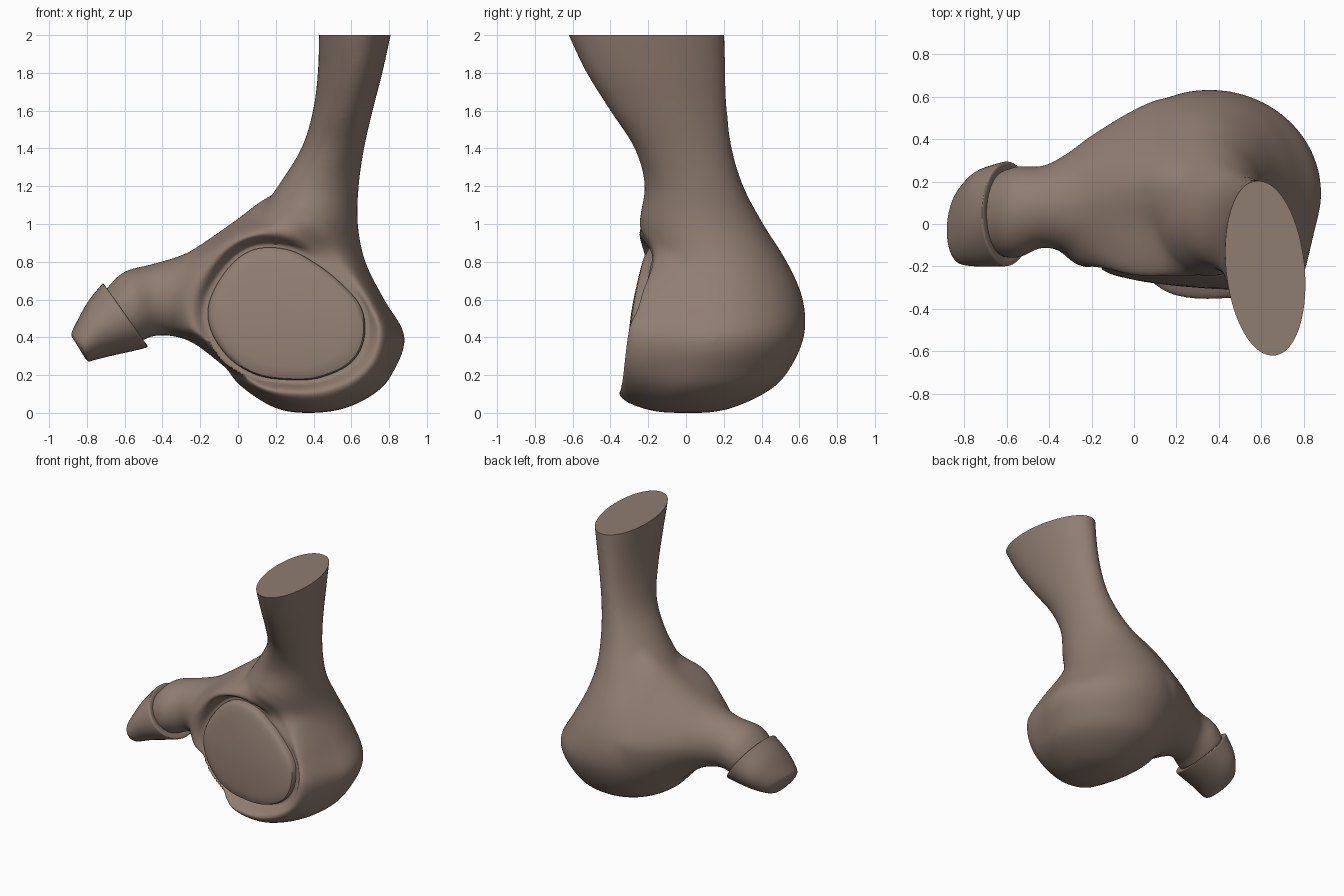
import bpy, bmesh, math

if "Cube" in bpy.data.objects:
    bpy.data.objects.remove(bpy.data.objects["Cube"])

skin = bpy.data.materials.new("warm grey brown")
skin.diffuse_color = (0.28, 0.205, 0.165, 1)
skin.use_nodes = True
skin.node_tree.nodes["Principled BSDF"].inputs["Base Color"].default_value = skin.diffuse_color


def catmull(a, b, c, d, t):
    return tuple(0.5 * (2*q + (r-p)*t + (2*p-5*q+4*r-s)*t*t + (3*q-p-3*r+s)*t**3)
                 for p, q, r, s in zip(a, b, c, d))


def smooth(a, b, t):
    t = min(1, max(0, (t - a) / (b - a)))
    return t * t * (3 - 2 * t)


def loft(bm, keys, sub=6, n=56):
    """Closed tube; key = (x1, z1, x2, z2, y_low, y_high, back_taper, x_shear)."""
    keys = [tuple(k) + (0,) * (8 - len(k)) for k in keys]
    secs = []
    for i in range(len(keys) - 1):
        q = [keys[max(0, min(len(keys) - 1, i + k))] for k in (-1, 0, 1, 2)]
        secs += [catmull(*q, j / sub) for j in range(sub)]
    secs.append(keys[-1])
    rings = []
    for x1, z1, x2, z2, y1, y2, taper, shear in secs:
        ring = []
        for k in range(n):
            a = 2 * math.pi * k / n
            c, s = math.cos(a), math.sin(a)
            f = 1 - taper * max(0, c) if s > 0 else 1
            ring.append(bm.verts.new(((x1+x2)/2 + (x1-x2)/2*c + shear*s,
                                      (y1+y2)/2 + (y2-y1)/2*s*f,
                                      (z1+z2)/2 + (z1-z2)/2*c)))
        rings.append(ring)
    for a, b in zip(rings, rings[1:]):
        for k in range(n):
            bm.faces.new((a[k], a[(k+1) % n], b[(k+1) % n], b[k]))
    bm.faces.new(rings[0])
    bm.faces.new(rings[-1])


def make(name, bm, angle=40):
    bmesh.ops.recalc_face_normals(bm, faces=bm.faces)
    me = bpy.data.meshes.new(name)
    bm.to_mesh(me)
    bm.free()
    ob = bpy.data.objects.new(name, me)
    bpy.context.collection.objects.link(ob)
    me.materials.append(skin)
    bpy.ops.object.select_all(action='DESELECT')
    ob.select_set(True)
    bpy.context.view_layer.objects.active = ob
    bpy.ops.object.shade_smooth_by_angle(angle=math.radians(angle))
    return ob


# outline of the oval panel and depth of the rim around it, every 30 degrees
CX, CZ = 0.26, 0.52
RADIUS = [.405, .33, .31, .345, .39, .40, .42, .39, .36, .345, .38, .43]
RIM = [-.29, -.20, -.175, -.25, -.25, -.21, -.20, -.24, -.30, -.355, -.35, -.33]


def around(table, ang):
    f = (ang / math.radians(30)) % 12
    i = int(f)
    return catmull(*[(table[(i + k) % 12],) for k in (-1, 0, 1, 2)], f - i)[0]


def panel_y(x, z):
    return -0.252 - 0.08 * (x - 0.25) - 0.12 * (0.52 - z)


# body: upright trunk and side limb fused together
bm = bmesh.new()
trunk = [  # z, x range, y range, shear
    (-.008, .30, .44, -.12, .12, 0), (.02, .19, .58, -.24, .25, 0),
    (.1, .06, .73, -.325, .42, 0), (.2, -.04, .815, -.35, .53, 0),
    (.4, -.13, .885, -.33, .625, 0), (.6, -.13, .775, -.28, .62, 0),
    (.8, -.06, .675, -.23, .535, 0), (1.0, .07, .635, -.25, .41, 0),
    (1.2, .21, .64, -.22, .305, 0), (1.4, .335, .668, -.275, .245, -.01),
    (1.6, .398, .712, -.405, .22, -.02), (1.8, .425, .762, -.53, .21, -.03),
    (2.0, .432, .805, -.625, .208, -.035), (2.08, .432, .82, -.65, .208, -.035)]
loft(bm, [(b, z, a, z, c, d, 0, s) for z, a, b, c, d, s in trunk])
loft(bm, [(-.72, .63, -.52, .37, -.16, .25), (-.61, .745, -.47, .40, -.16, .275),
          (-.45, .79, -.40, .41, -.11, .275), (-.3, .835, -.3, .395, -.15, .345, .1),
          (-.2, .89, -.2, .345, -.2, .42, .2), (0, 1.03, 0, .185, -.22, .54, .4),
          (.15, 1.14, .15, .09, -.23, .595, .5), (.32, 1.2, .32, .1, -.2, .57, .6),
          (.42, 1.1, .42, .25, -.1, .4, .6)])
raw = make("body_raw", bm)
rm = raw.modifiers.new("fuse", 'REMESH')
rm.mode = 'VOXEL'
rm.voxel_size = 0.013
sm = raw.modifiers.new("soften", 'SMOOTH')
sm.factor, sm.iterations = 0.5, 45
dg = bpy.context.evaluated_depsgraph_get()
fused = bpy.data.meshes.new_from_object(raw.evaluated_get(dg))
bm = bmesh.new()
bm.from_mesh(fused)
bpy.data.objects.remove(raw)

# press the panel recess and raised rim into the front
bm.normal_update()
moves, soft = [], []
for v in bm.verts:
    x, y, z = v.co
    if y > 0.08:
        continue
    ang = math.atan2(z - CZ, x - CX)
    t = math.hypot(x - CX, z - CZ) / around(RADIUS, ang)
    if 1.1 < t < 1.7:
        soft.append(v)
    if t > 1.5 or v.normal.y > -0.1:
        continue
    floor = panel_y(x, z) + 0.05
    target = floor + (around(RIM, ang) - floor) * smooth(1.04, 1.18, t)
    w = 1 - smooth(1.18, 1.5, t)
    if t > 1.1:
        w *= smooth(0.15, 0.6, -v.normal.y)
    moves.append((v, y + (target - y) * w))
for v, y in moves:
    v.co.y = y
for _ in range(12):
    bmesh.ops.smooth_vert(bm, verts=soft, factor=0.5, use_axis_x=True,
                          use_axis_y=True, use_axis_z=True)

# flat cut at the top, base settled on the ground
geom = bm.verts[:] + bm.edges[:] + bm.faces[:]
res = bmesh.ops.bisect_plane(bm, geom=geom, plane_co=(0, 0, 2), plane_no=(0, 0, 1),
                             clear_outer=True)
edges = [e for e in res["geom_cut"] if isinstance(e, bmesh.types.BMEdge)]
bmesh.ops.contextual_create(bm, geom=edges)
low = min(v.co.z for v in bm.verts)
for v in bm.verts:
    if v.co.z < 0.3:
        v.co.z -= low * (1 - v.co.z / 0.3)
make("body", bm, 60)

# oval panel: shallow dome with a rounded edge
bm = bmesh.new()
N = 96
rings = []
for t, back in [(.02, 0), (.2, 0), (.4, 0), (.6, 0), (.8, 0), (.92, .002), (.98, .01),
                (1.0, .025), (1.0, .09)]:
    ring = []
    for k in range(N):
        a = 2 * math.pi * k / N
        r = around(RADIUS, a) * t
        x, z = CX + r * math.cos(a), CZ + r * math.sin(a)
        ring.append(bm.verts.new((x, panel_y(x, z) - 0.03 * (1 - t * t) + back, z)))
    rings.append(ring)
for a, b in zip(rings, rings[1:]):
    for k in range(N):
        bm.faces.new((a[k], a[(k+1) % N], b[(k+1) % N], b[k]))
bm.faces.new(rings[0])
bm.faces.new(rings[-1])
make("oval_panel", bm)

# blunt cap on the end of the limb
bm = bmesh.new()
loft(bm, [(-.69, .65, -.51, .39, -.16, .26), (-.712, .683, -.48, .355, -.19, .29),
          (-.73, .67, -.505, .34, -.20, .29), (-.80, .58, -.67, .302, -.20, .25),
          (-.865, .46, -.76, .28, -.19, .17), (-.882, .415, -.79, .272, -.16, .10),
          (-.868, .385, -.81, .29, -.11, .05)], sub=5, n=48)
make("end_cap", bm, 50)
